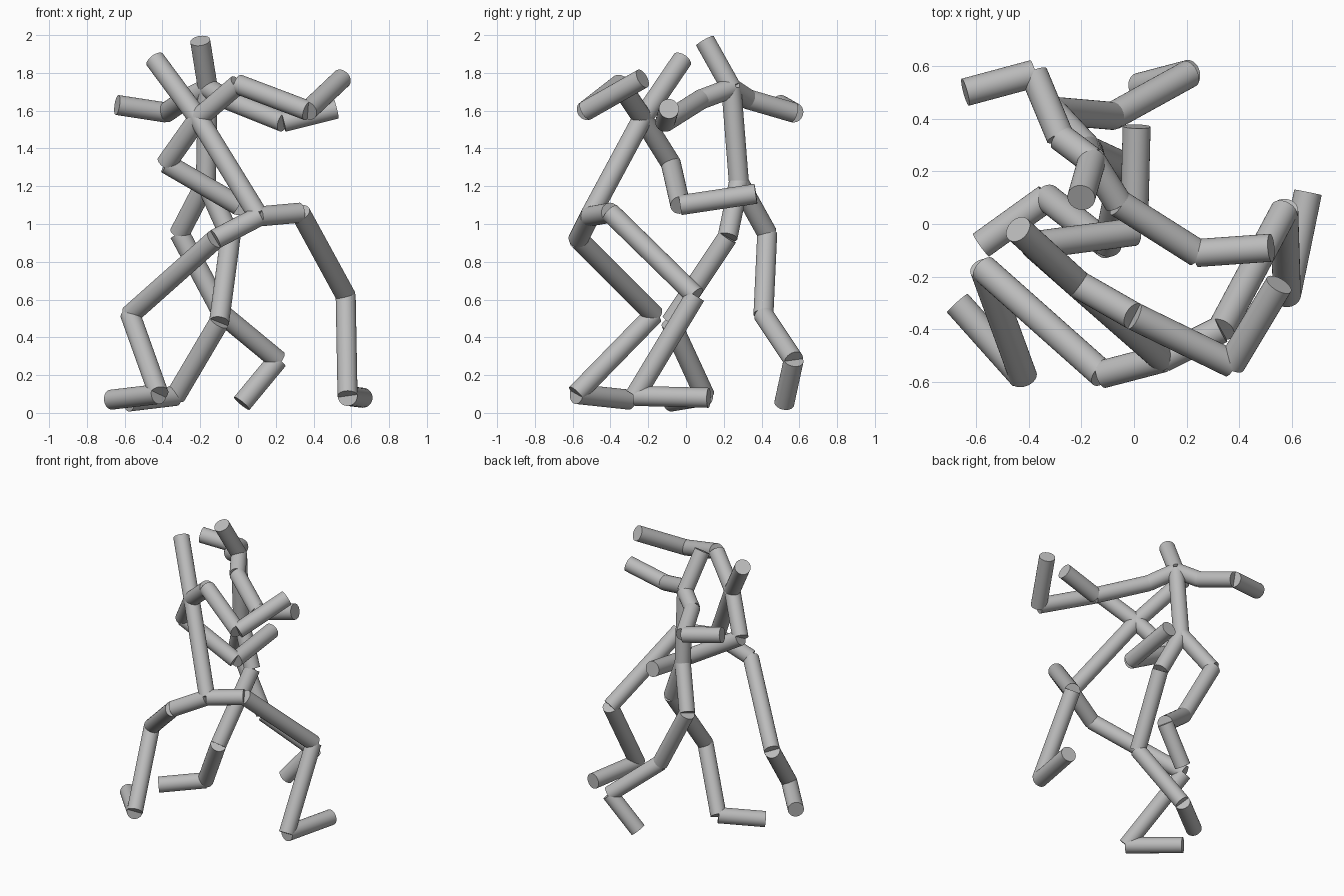
import bpy
import math
from mathutils import Vector

RADIUS = 0.053

cube = bpy.data.objects.get("Cube")
if cube:
    bpy.data.objects.remove(cube, do_unlink=True)

grey = bpy.data.materials.new("plain_grey")
grey.use_nodes = True
grey.diffuse_color = (0.5, 0.5, 0.5, 1)
grey.node_tree.nodes["Principled BSDF"].inputs["Base Color"].default_value = (0.5, 0.5, 0.5, 1)


def rod(name, start, end):
    """Flat-ended cylinder running from one joint to the next."""
    a, b = Vector(start), Vector(end)
    axis = b - a
    bpy.ops.mesh.primitive_cylinder_add(vertices=32, radius=RADIUS, depth=axis.length)
    obj = bpy.context.object
    obj.name = name
    obj.location = (a + b) / 2
    obj.rotation_mode = "QUATERNION"
    obj.rotation_quaternion = axis.to_track_quat("Z", "Y")
    obj.data.materials.append(grey)
    bpy.ops.object.shade_smooth_by_angle(angle=math.radians(40))


def chain(prefix, names, joints):
    """Rods joining consecutive joints."""
    for name, a, b in zip(names, joints, joints[1:]):
        rod(f"{prefix}_{name}", a, b)


def figure(prefix, head, neck, pelvis, arms, legs):
    rod(prefix + "_head", neck, head)
    rod(prefix + "_spine", pelvis, neck)
    for side in ("left", "right"):
        chain(f"{prefix}_{side}", ("shoulder", "upper_arm", "forearm"), [neck] + arms[side])
        chain(f"{prefix}_{side}", ("hip", "thigh", "shin", "foot"), [pelvis] + legs[side])


# Front figure, in a wide lunge
figure(
    "front_figure",
    head=(-0.44, -0.02, 1.87), neck=(-0.21, -0.23, 1.56), pelvis=(0.11, -0.51, 1.04),
    arms={
        "left": [(0.0, -0.35, 1.74), (0.37, -0.53, 1.60), (0.55, -0.23, 1.77)],
        "right": [(-0.38, -0.08, 1.32), (0.0, -0.03, 1.10), (0.01, 0.37, 1.16)],
    },
    legs={
        "left": [(0.33, -0.40, 1.06), (0.57, 0.05, 0.62), (0.58, -0.27, 0.09), (0.66, 0.12, 0.08)],
        "right": [(-0.12, -0.57, 0.92), (-0.57, -0.17, 0.52), (-0.42, -0.58, 0.10), (-0.67, -0.30, 0.07)],
    },
)

# Rear figure, stepping with legs crossed
figure(
    "rear_figure",
    head=(-0.20, 0.10, 1.97), neck=(-0.16, 0.24, 1.72), pelvis=(-0.17, 0.28, 1.22),
    arms={
        "left": [(-0.06, 0.08, 1.66), (0.24, -0.11, 1.54), (0.52, -0.09, 1.61)],
        "right": [(-0.28, 0.33, 1.66), (-0.38, 0.57, 1.59), (-0.64, 0.50, 1.63)],
    },
    legs={
        "left": [(-0.04, 0.22, 0.93), (-0.10, -0.08, 0.48), (-0.33, 0.10, 0.09), (-0.58, -0.08, 0.06)],
        "right": [(-0.31, 0.43, 0.95), (-0.08, 0.41, 0.52), (0.21, 0.57, 0.28), (0.02, 0.52, 0.05)],
    },
)
